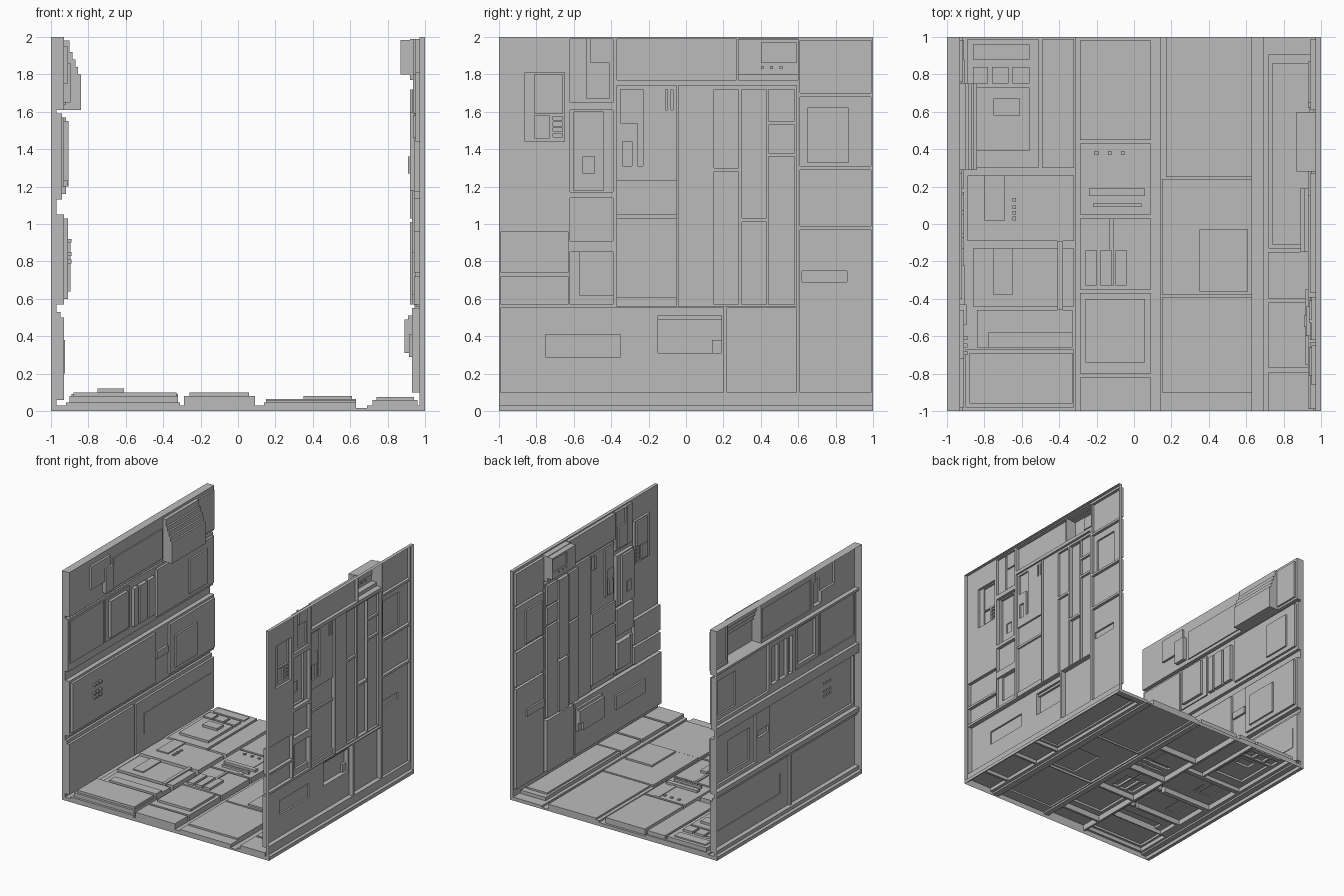
import bpy
import bmesh

default_cube = bpy.data.objects.get("Cube")
if default_cube:
    bpy.data.objects.remove(default_cube, do_unlink=True)

grey = bpy.data.materials.new("plain grey")
grey.use_nodes = True
grey.diffuse_color = (.5, .5, .5, 1)
grey.node_tree.nodes["Principled BSDF"].inputs["Base Color"].default_value = grey.diffuse_color


class PanelledSheet:
    """A hollow pressed sheet: later panels override the height of earlier ones."""

    def __init__(self, name, place, flipped, bounds, base):
        self.name, self.place, self.flipped = name, place, flipped
        self.panels = []
        self.panel(*bounds, up=base)

    def panel(self, left, right, low, high, up):
        self.panels.append((left, right, low, high, up))

    def row(self, edges, low, high, up, gap=.02):
        """Neighbouring panels with a groove between each pair."""
        for left, right in zip(edges[:-1], edges[1:]):
            self.panel(left, right - gap, low, high, up)

    def stack(self, left, right, edges, up, gap=.02):
        for low, high in zip(edges[:-1], edges[1:]):
            self.panel(left, right, low, high - gap, up)

    def studs(self, across, along, size, up):
        for u in across:
            for v in along:
                self.panel(u, u + size, v, v + size, up)

    def height(self, u, v):
        for left, right, low, high, up in reversed(self.panels):
            if left < u < right and low < v < high:
                return up
        return 0

    def build(self):
        us = sorted({round(e, 3) for p in self.panels for e in p[:2]})
        vs = sorted({round(e, 3) for p in self.panels for e in p[2:4]})
        columns, rows = len(us) - 1, len(vs) - 1
        cells = {(i, j): self.height((us[i] + us[i + 1]) / 2, (vs[j] + vs[j + 1]) / 2)
                 for i in range(columns) for j in range(rows)}
        bm = bmesh.new()

        def quad(*corners):
            verts = [bm.verts.new(self.place(*c)) for c in corners]
            bm.faces.new(verts[::-1] if self.flipped else verts)

        # Panel tops
        for (i, j), h in cells.items():
            quad((us[i], vs[j], h), (us[i + 1], vs[j], h),
                 (us[i + 1], vs[j + 1], h), (us[i], vs[j + 1], h))
        # Steps between neighbouring panels, and the outer rim
        for i in range(columns + 1):
            for j in range(rows):
                a, b = cells.get((i - 1, j), 0), cells.get((i, j), 0)
                if a != b:
                    quad((us[i], vs[j], b), (us[i], vs[j + 1], b),
                         (us[i], vs[j + 1], a), (us[i], vs[j], a))
        for i in range(columns):
            for j in range(rows + 1):
                a, b = cells.get((i, j - 1), 0), cells.get((i, j), 0)
                if a != b:
                    quad((us[i + 1], vs[j], b), (us[i], vs[j], b),
                         (us[i], vs[j], a), (us[i + 1], vs[j], a))
        bmesh.ops.remove_doubles(bm, verts=bm.verts[:], dist=.0005)
        bmesh.ops.dissolve_limit(bm, angle_limit=.01, verts=bm.verts[:], edges=bm.edges[:])
        mesh = bpy.data.meshes.new(self.name)
        bm.to_mesh(mesh)
        bm.free()
        mesh.materials.append(grey)
        bpy.context.collection.objects.link(bpy.data.objects.new(self.name, mesh))


floor = PanelledSheet("floor", lambda u, v, h: (u, v, h), False, (-1, 1, -1, 1), .03)
right_wall = PanelledSheet("right_wall", lambda u, v, h: (1 - h, u, v), True, (-1, 1, .03, 2), .03)
left_wall = PanelledSheet("left_wall", lambda u, v, h: (h - 1, u, v), False, (-1, 1, 0, 2), .03)

# Floor: equipment column on the left
floor.panel(-.92, -.31, -1, 1, up=.045)
floor.panel(-.89, -.51, .30, .99, up=.08)
floor.panel(-.49, -.32, .30, .99, up=.08)
floor.panel(-.86, -.56, .88, .96, up=.09)
floor.row((-.86, -.76, -.65, -.54), .75, .84, up=.1)
floor.panel(-.84, -.56, .39, .73, up=.1)
floor.panel(-.75, -.61, .58, .67, up=.12)
floor.panel(-.89, -.32, -.09, .26, up=.09)
floor.panel(-.80, -.69, .02, .26, up=.1)
floor.studs([-.65], (.02, .05, .08, .12), .02, up=.1)
floor.panel(-.86, -.32, -.44, -.13, up=.09)
floor.panel(-.75, -.65, -.38, -.13, up=.1)
floor.panel(-.41, -.38, -.46, -.09, up=.1)
floor.panel(-.84, -.33, -.66, -.46, up=.08)
floor.panel(-.78, -.33, -.66, -.58, up=.1)
floor.panel(-.90, -.32, -.98, -.67, up=.08)
floor.panel(-.88, -.33, -.96, -.69, up=.1)

# Floor: middle column
floor.stack(-.29, .09, (-1, -.80, -.35, .05, .45, 1), up=.08)
floor.panel(-.04, 0, .05, .43, up=.085)
floor.panel(-.24, .06, .15, .19, up=.1)
floor.panel(-.22, .04, .09, .11, up=.1)
floor.studs((-.21, -.14, -.07), [.37], .02, up=.09)
floor.panel(-.13, -.11, -.33, .03, up=.09)
floor.row((-.26, -.18, -.10, -.02), -.33, -.14, up=.1)
floor.panel(-.26, .06, -.74, -.40, up=.1)

# Floor: broad plates, channel and side plates
floor.panel(.14, .63, -1, 1, up=.045)
floor.panel(.17, .63, .25, 1, up=.06)
floor.panel(.15, .63, -.38, .24, up=.065)
floor.panel(.35, .61, -.36, -.03, up=.08)
floor.panel(.15, .63, -.9, -.39, up=.06)
floor.panel(.63, .69, -1, 1, up=.015)
floor.stack(.72, .96, (-1, -.77, -.40, -.13, .93), up=.06)
floor.panel(.74, .94, -.11, .86, up=.075)

# Right wall: lower plates and the projecting box
right_wall.row((-.99, .22, .61), .10, .55, up=.07)
right_wall.panel(-.75, -.35, .29, .41, up=.085)
right_wall.panel(-.15, .19, .31, .51, up=.11)
right_wall.panel(-.15, .19, .49, .51, up=.09)
right_wall.panel(.14, .19, .31, .38, up=.09)

# Right wall: side plates, cabinet and keypad at the front end
right_wall.stack(-.99, -.63, (.57, .74, .98), up=.06)
right_wall.panel(-.86, -.65, 1.44, 1.81, up=.05)
right_wall.panel(-.81, -.66, 1.59, 1.80, up=.065)
right_wall.panel(-.81, -.73, 1.46, 1.58, up=.065)
for key in range(4):
    base = 1.465 + key * .03
    right_wall.panel(-.71, -.66, base, base + .02, up=.06)
right_wall.panel(-.62, -.39, .57, .85, up=.05)
right_wall.panel(-.57, -.39, .62, .85, up=.07)
right_wall.panel(-.62, -.39, .91, 1.14, up=.06)
right_wall.panel(-.62, -.39, 1.17, 1.61, up=.06)
right_wall.panel(-.60, -.44, 1.18, 1.60, up=.08)
right_wall.panel(-.55, -.49, 1.27, 1.36, up=.09)
right_wall.panel(-.62, -.39, 1.65, 1.99, up=.05)
right_wall.panel(-.53, -.41, 1.67, 1.99, up=.065)
right_wall.panel(-.51, -.41, 1.86, 1.99, up=.05)

# Right wall: tall central columns
right_wall.panel(-.37, -.05, .56, 1.74, up=.045)
right_wall.stack(-.37, -.05, (.61, 1.05, 1.25), up=.06)
right_wall.panel(-.35, -.23, 1.31, 1.72, up=.06)
right_wall.panel(-.35, -.26, 1.31, 1.54, up=.045)
right_wall.panel(-.34, -.29, 1.31, 1.44, up=.06)
right_wall.row((-.11, -.08, -.05), 1.61, 1.72, up=.06)
right_wall.panel(-.04, .59, .56, 1.74, up=.05)
right_wall.stack(.15, .28, (.57, 1.30, 1.74), up=.07)
right_wall.stack(.30, .43, (.57, 1.03, 1.74), up=.08)
right_wall.stack(.44, .58, (.57, 1.38, 1.55, 1.74), up=.07)

# Right wall: top plate, overhanging box and the back column
right_wall.panel(-.37, .27, 1.77, 1.99, up=.06)
right_wall.panel(.28, .60, 1.77, 1.99, up=.08)
right_wall.panel(.28, .60, 1.80, 1.985, up=.13)
right_wall.panel(.40, .59, 1.86, 1.97, up=.12)
right_wall.studs((.40, .45, .50), [1.83], .015, up=.12)
right_wall.stack(.61, .99, (.10, .99, 1.31, 1.70, 2), up=.055)
right_wall.panel(.62, .86, .69, .75, up=.07)
right_wall.panel(.65, .87, 1.33, 1.62, up=.07)

# Left wall: four long rows separated by grooves
left_wall.panel(-1, 1, .06, .53, up=.05)
left_wall.row((-1, -.08, 1.02), .06, .50, up=.07)
left_wall.panel(.03, .95, .20, .38, up=.075)
left_wall.panel(-1, 1, .57, 1.05, up=.07)
left_wall.panel(-.98, .17, .60, 1.03, up=.09)
left_wall.panel(.36, .98, .60, 1.03, up=.09)
left_wall.panel(.42, .72, .64, .92, up=.105)
left_wall.panel(.19, .34, .80, .86, up=.09)
left_wall.studs((-.70, -.66, -.62), (.79, .83, .90), .02, up=.11)
left_wall.panel(-1, 1, 1.13, 1.59, up=.06)
left_wall.row((-.98, -.50, -.15), 1.2, 1.57, up=.07)
left_wall.panel(-.46, -.22, 1.23, 1.55, up=.095)
left_wall.row((-.13, -.05, .07, .18), 1.2, 1.53, up=.09)
left_wall.panel(.20, .98, 1.16, 1.57, up=.08)
left_wall.panel(.63, .88, 1.2, 1.5, up=.095)

# Left wall: top row with small boxes and the stepped hood
left_wall.panel(-1, 1, 1.61, 2, up=.07)
left_wall.panel(-.72, -.46, 1.75, 1.95, up=.09)
left_wall.panel(-.54, -.43, 1.65, 1.86, up=.105)
left_wall.panel(-.40, .27, 1.64, 1.9, up=.08)
left_wall.panel(.76, .98, 1.63, 1.97, up=.085)
for top, depth in ((1.98, .10), (1.92, .115), (1.88, .13), (1.84, .145), (1.8, .16)):
    left_wall.panel(.29, .75, 1.61, top, up=depth)

for sheet in (floor, right_wall, left_wall):
    sheet.build()
